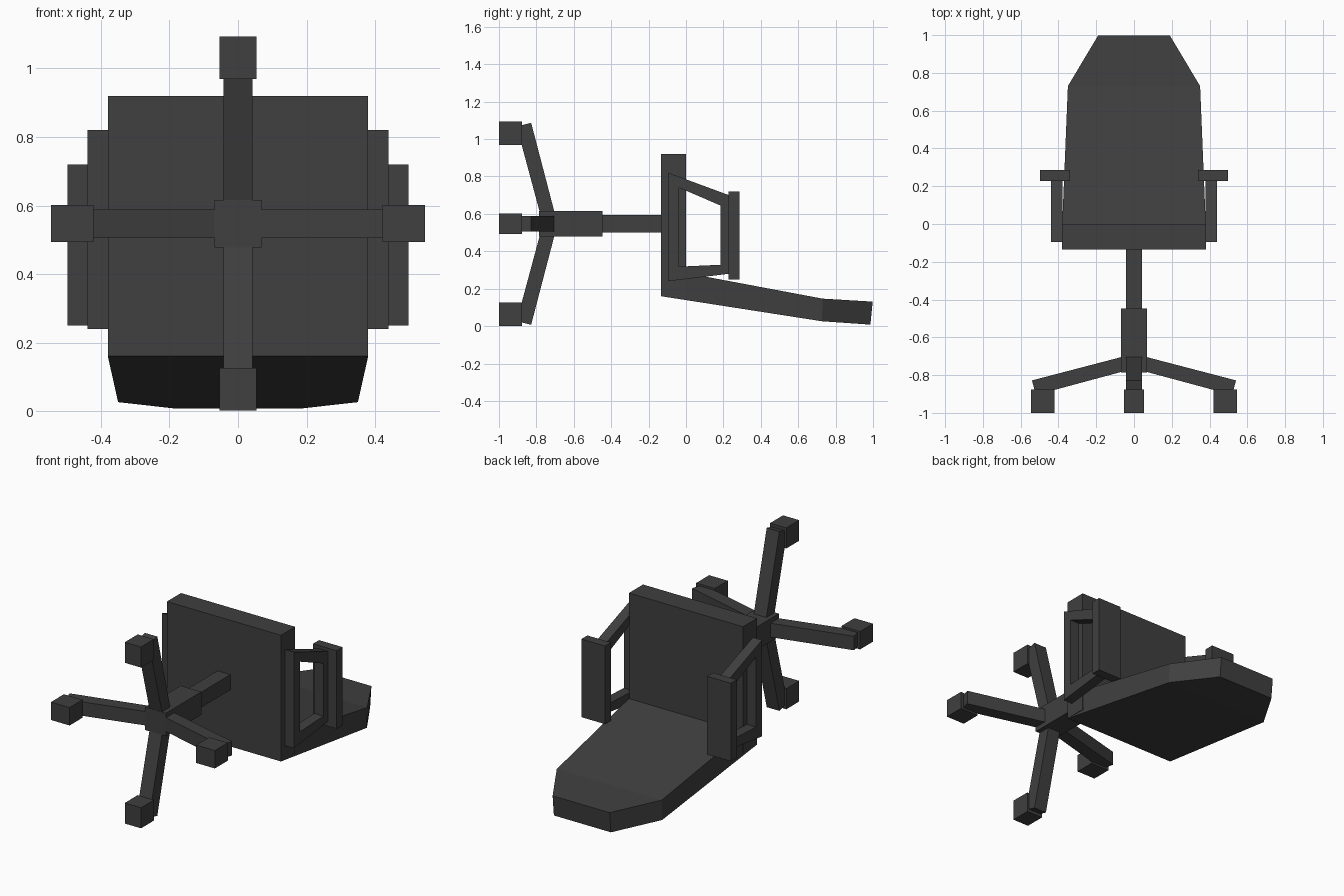
import bpy, bmesh, math
from mathutils import Matrix, Vector

if "Cube" in bpy.data.objects:
    bpy.data.objects.remove(bpy.data.objects["Cube"])

mat = bpy.data.materials.new("dark grey")
mat.diffuse_color = (0.05, 0.05, 0.05, 1)
mat.use_nodes = True
mat.node_tree.nodes["Principled BSDF"].inputs["Base Color"].default_value = mat.diffuse_color


def finish(name, bm):
    bmesh.ops.recalc_face_normals(bm, faces=bm.faces)
    me = bpy.data.meshes.new(name)
    bm.to_mesh(me)
    bm.free()
    me.materials.append(mat)
    ob = bpy.data.objects.new(name, me)
    bpy.context.collection.objects.link(ob)
    return ob


def box(name, x0, x1, y0, y1, z0, z1):
    bm = bmesh.new()
    bmesh.ops.create_cube(bm, size=1)
    for v in bm.verts:
        v.co = ((x0 + x1) / 2 + v.co.x * (x1 - x0),
                (y0 + y1) / 2 + v.co.y * (y1 - y0),
                (z0 + z1) / 2 + v.co.z * (z1 - z0))
    return finish(name, bm)


def loft(name, rings, closed=False):
    """Skin equal-length rings; cap the ends unless closed in a loop."""
    bm = bmesh.new()
    vs = [[bm.verts.new(p) for p in r] for r in rings]
    n = len(vs[0])
    for i in range(len(vs) if closed else len(vs) - 1):
        a, b = vs[i], vs[(i + 1) % len(vs)]
        for j in range(n):
            k = (j + 1) % n
            bm.faces.new((a[j], a[k], b[k], b[j]))
    if not closed:
        bm.faces.new(vs[0])
        bm.faces.new(vs[-1])
    return finish(name, bm)


CZ = 0.547  # height of the column axis (the chair lies on its back)

# seat cushion
box("seat", -0.38, 0.38, -0.134, 0.0, 0.16, 0.92)

# backrest: half width, lower (y, z), upper (y, z)
stations = [(0.38, (-0.134, 0.16), (0.0, 0.284)),
            (0.35, (0.727, 0.026), (0.73, 0.147)),
            (0.19, (0.986, 0.008), (0.998, 0.131))]
loft("backrest", [[(-w, *lo), (w, *lo), (w, *up), (-w, *up)]
                  for w, lo, up in stations])

# armrests: open frame plus pad on each side
outer = [(-0.095, 0.82), (0.23, 0.70), (0.23, 0.28), (-0.095, 0.24)]
inner = [(-0.037, 0.74), (0.184, 0.645), (0.184, 0.328), (-0.037, 0.318)]
for side, s in (("left", -1), ("right", 1)):
    loft(side + "_armrest_frame",
         [[(s * 0.378, *o), (s * 0.44, *o), (s * 0.44, *i), (s * 0.378, *i)]
          for o, i in zip(outer, inner)], closed=True)
    xs = sorted((s * 0.34, s * 0.498))
    box(side + "_armrest_pad", *xs, 0.228, 0.285, 0.25, 0.72)

# gas column and hub
box("column", -0.043, 0.043, -0.46, -0.12, CZ - 0.046, CZ + 0.046)
box("hub", -0.069, 0.069, -0.785, -0.447, CZ - 0.069, CZ + 0.069)

# four sloping legs with block casters
profile = [(0.0, -0.687), (0.54, -0.828), (0.52, -0.905), (0.0, -0.765)]
for i in range(4):
    rot = Matrix.Rotation(i * math.pi / 2, 4, 'Y')
    move = Matrix.Translation(Vector((0, 0, CZ)))
    leg = loft("leg_%d" % (i + 1),
               [[(r, y, w) for r, y in profile] for w in (-0.042, 0.042)])
    leg.data.transform(move @ rot)
    caster = box("caster_%d" % (i + 1), 0.422, 0.546, -1.0, -0.877, -0.054, 0.054)
    caster.data.transform(move @ rot)
